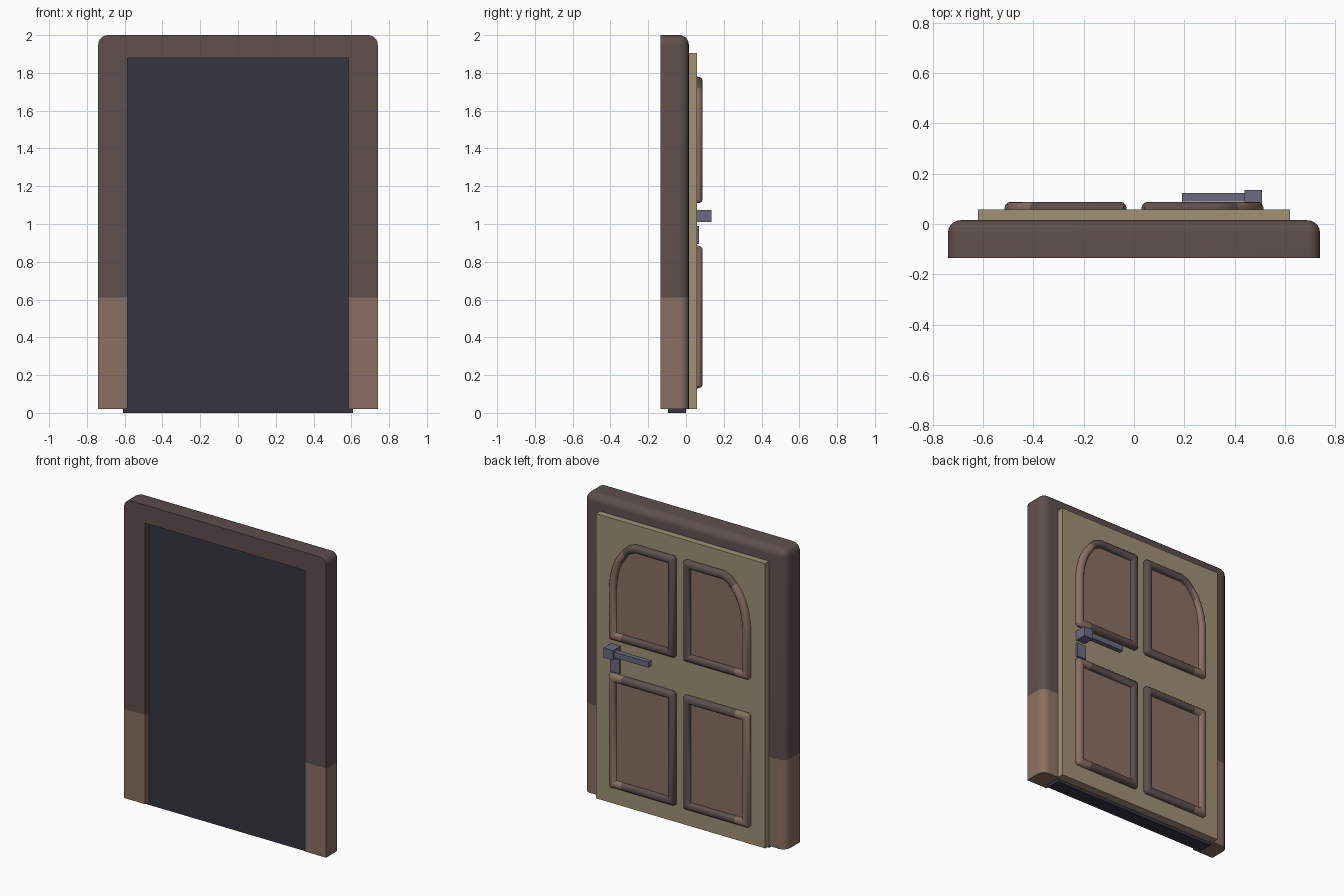
import bpy, bmesh, math
from mathutils import Vector

if "Cube" in bpy.data.objects:
    bpy.data.objects.remove(bpy.data.objects["Cube"])


def material(name, srgb):
    m = bpy.data.materials.new(name)
    lin = [((c + 0.055) / 1.055) ** 2.4 for c in srgb]
    m.diffuse_color = (*lin, 1)
    m.use_nodes = True
    m.node_tree.nodes["Principled BSDF"].inputs["Base Color"].default_value = m.diffuse_color
    return m


DARK = material("dark_brown", (0.37, 0.31, 0.305))
LIGHT = material("light_brown", (0.545, 0.44, 0.39))
DOOR = material("khaki", (0.63, 0.57, 0.46))
SLATE = material("dark_slate", (0.21, 0.21, 0.255))
METAL = material("grey_metal", (0.42, 0.42, 0.50))


def make(name, bm, mats, rule=None, smooth=True):
    bmesh.ops.remove_doubles(bm, verts=bm.verts, dist=1e-5)
    bmesh.ops.recalc_face_normals(bm, faces=bm.faces)
    if rule:
        for f in bm.faces:
            f.material_index = rule(f.calc_center_median())
    me = bpy.data.meshes.new(name)
    bm.to_mesh(me)
    bm.free()
    for m in mats:
        me.materials.append(m)
    if smooth:
        me.shade_smooth()
        me.set_sharp_from_angle(angle=math.radians(40))
    ob = bpy.data.objects.new(name, me)
    bpy.context.collection.objects.link(ob)
    return ob


def box(name, lo, hi, mat):
    bm = bmesh.new()
    bmesh.ops.create_cube(bm, size=1)
    for v in bm.verts:
        v.co = Vector([(lo[i] + hi[i]) / 2 + v.co[i] * (hi[i] - lo[i]) for i in range(3)])
    return make(name, bm, [mat], smooth=False)


def loft(bm, sections, loop):
    """Skin closed cross-sections; loop joins the last to the first."""
    rows = [[bm.verts.new(p) for p in s] for s in sections]
    n = len(rows[0])
    for i in range(len(rows) if loop else len(rows) - 1):
        a, b = rows[i], rows[(i + 1) % len(rows)]
        for j in range(n):
            k = (j + 1) % n
            bm.faces.new((a[j], a[k], b[k], b[j]))
    if not loop:
        bm.faces.new(rows[0])
        bm.faces.new(rows[-1])


# Door surround: flat front, rounded back edge and top corners
R = 0.05
half = [(0.69, 0.02, 0), (0.69, 0.61, 0)]
half += [(0.69, 1.95, math.radians(a)) for a in (0, 18, 36, 54, 72, 90)]
stations = [(x, z, math.cos(a), math.sin(a), 1) for x, z, a in half]
stations += [(-x, z, -c, s, -1) for x, z, c, s, _ in reversed(stations)]
rings = [(0, -0.135)]
rings += [(R * (1 - math.cos(t)), -0.035 + R * math.sin(t))
          for t in [math.radians(a) for a in (0, 18, 36, 54, 72, 90)]]
sections = []
for x, z, c, s, side in stations:
    ix, iz = side * 0.585, min(z, 1.88)
    sec = [(ix, -0.135, iz)]
    sec += [(x + (R - o) * c, y, z + (R - o) * s) for o, y in rings]
    sec.append((ix, 0.015, iz))
    sections.append(sec)
bm = bmesh.new()
loft(bm, sections, False)
make("door_surround", bm, [DARK, LIGHT], lambda c: int(c.z < 0.61))

# Dark doorway infill and door leaf
box("doorway_infill", (-0.61, -0.095, 0), (0.61, 0.0, 1.9), SLATE)
box("door_leaf", (-0.62, 0.0, 0.02), (0.62, 0.057, 1.905), DOOR)


def inset(pts, d):
    """Offset a counter-clockwise outline inward with mitred corners."""
    out = []
    for i, p in enumerate(pts):
        e1 = (p - pts[i - 1]).normalized()
        e2 = (pts[(i + 1) % len(pts)] - p).normalized()
        n1, n2 = Vector((-e1.y, e1.x)), Vector((-e2.y, e2.x))
        out.append(p + (n1 + n2) * d / (1 + n1.dot(n2)))
    return out


# Door panels: rounded moulding around a flat field
SPLIT = 0.415
PROFILE = [(0, 0.05), (0, 0.066), (0.004, 0.077), (0.012, 0.085), (0.022, 0.088),
           (0.034, 0.088), (0.044, 0.084), (0.05, 0.075), (0.052, 0.05)]
C = 0.012
UPPER = [(0.03 + C, 1.11), (SPLIT, 1.11), (0.515 - C, 1.11), (0.515, 1.11 + C),
         (0.515, 1.46), (0.505, 1.54), (0.482, 1.615), (0.455, 1.67), (SPLIT, 1.722),
         (0.375, 1.76), (0.325, 1.78), (0.03 + C, 1.78), (0.03, 1.78 - C), (0.03, 1.11 + C)]
LOWER = [(0.03 + C, 0.13), (SPLIT, 0.13), (0.515 - C, 0.13), (0.515, 0.13 + C),
         (0.515, 0.885 - C), (0.515 - C, 0.885), (SPLIT, 0.885), (0.03 + C, 0.885),
         (0.03, 0.885 - C), (0.03, 0.13 + C)]


def panel(name, outline, side):
    pts = [Vector(p) for p in outline]
    # drop the clipped corners on the inside edge so the mitre stays clean
    levels = [(inset(pts, min(d, 0.02)), d, y) for d, y in PROFILE]
    cx = 0.2725
    zs = [p.y for p in pts]
    cz = (min(zs) + max(zs)) / 2
    final = []
    for base, d, y in levels:
        extra = max(0, d - 0.02)
        ring = []
        for p in base:
            x, z = p
            if extra:
                # arch points move towards the panel centre, straights square inward
                if p.x > 0.4 and cz < p.y < 1.75 and max(zs) > 1.5 and p.y > 1.47:
                    v = (Vector((0.31, 1.45)) - p).normalized() * extra
                    x, z = p.x + v.x, p.y + v.y
                else:
                    if abs(p.x - cx) > 0.2:
                        x -= math.copysign(extra, p.x - cx)
                    if min(p.y - min(zs), max(zs) - p.y) < 0.05:
                        z -= math.copysign(extra, p.y - cz)
            ring.append((side * x, y, z))
        final.append(ring)
    bm = bmesh.new()
    loft(bm, [list(s) for s in zip(*final)], True)
    make(name + "_moulding", bm, [DARK, LIGHT],
         lambda c: int(abs(c.x) > 0.408 and c.z < 1.735))
    # flat field just proud of the door
    bm = bmesh.new()
    ring = inset(pts, 0.02)
    front = bm.faces.new([bm.verts.new((side * p.x, 0.062, p.y)) for p in ring])
    ext = bmesh.ops.extrude_face_region(bm, geom=[front])
    for v in ext["geom"]:
        if isinstance(v, bmesh.types.BMVert):
            v.co.y = 0.05
    make(name + "_field", bm, [LIGHT], smooth=False)


for side, label in ((1, "right"), (-1, "left")):
    panel("upper_panel_" + label, UPPER, side)
    panel("lower_panel_" + label, LOWER, side)

# Door handle: block, lever and keyhole plate
box("handle_block", (0.44, 0.055, 1.01), (0.51, 0.135, 1.075), METAL)
box("handle_lever", (0.19, 0.09, 1.024), (0.45, 0.123, 1.061), METAL)
box("keyhole_plate", (0.44, 0.05, 0.895), (0.51, 0.068, 0.99), METAL)
